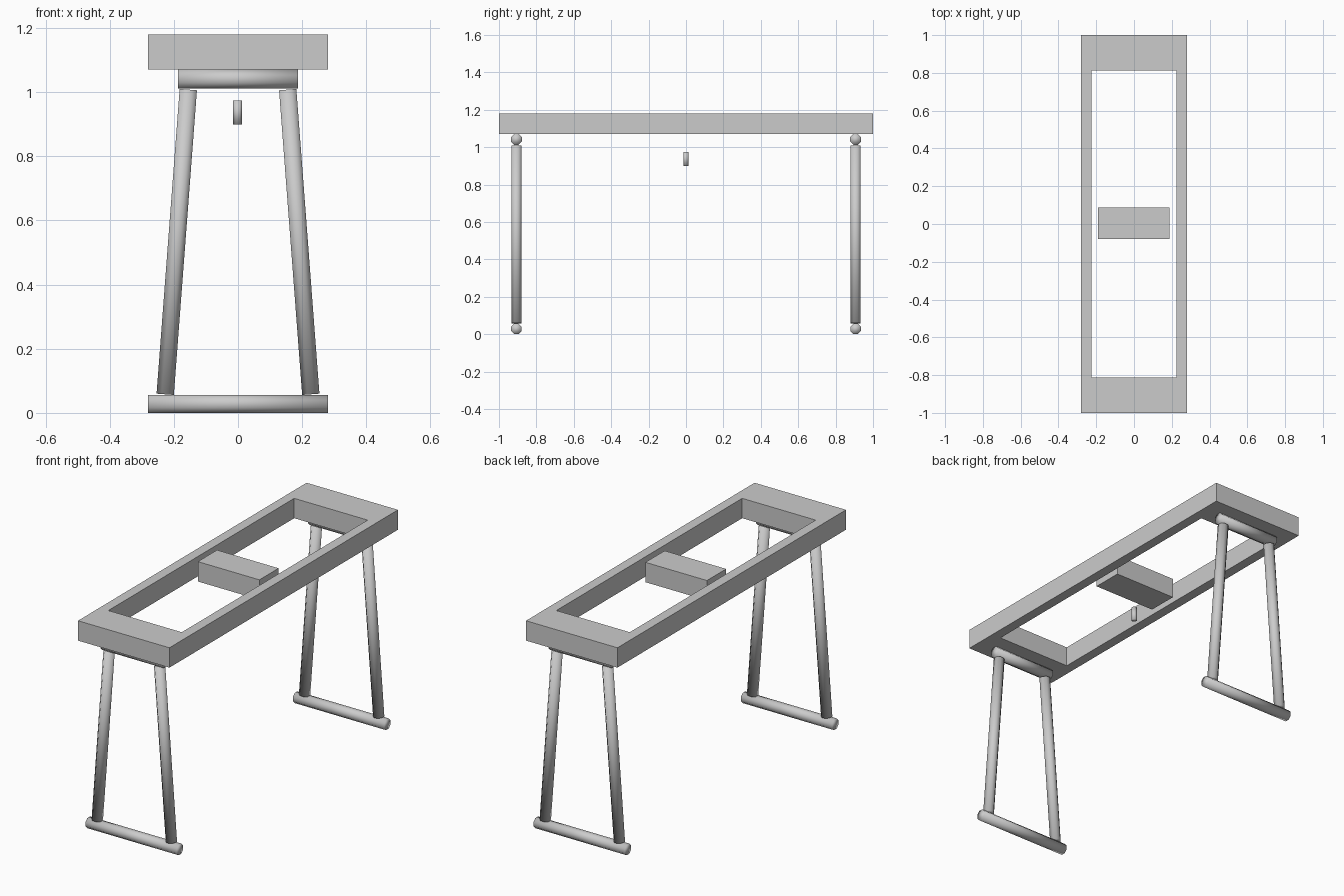
import bpy, bmesh, math
from mathutils import Vector

if "Cube" in bpy.data.objects:
    bpy.data.objects.remove(bpy.data.objects["Cube"])


def finish(name, bm, smooth=False):
    bmesh.ops.recalc_face_normals(bm, faces=bm.faces)
    mesh = bpy.data.meshes.new(name)
    for f in bm.faces:
        f.smooth = smooth
    bm.to_mesh(mesh)
    bm.free()
    obj = bpy.data.objects.new(name, mesh)
    bpy.context.collection.objects.link(obj)
    return obj


def slab(name, outer, z0, z1, inner=None):
    """Rectangular slab (x0, x1, y0, y1), optionally with a rectangular opening."""
    bm = bmesh.new()

    def loop(r):
        x0, x1, y0, y1 = r
        return [bm.verts.new((x, y, z0)) for x, y in
                ((x0, y0), (x1, y0), (x1, y1), (x0, y1))]

    a = loop(outer)
    if inner:
        b = loop(inner)
        for i in range(4):
            j = (i + 1) % 4
            bm.faces.new((a[i], a[j], b[j], b[i]))
    else:
        bm.faces.new(a)
    ext = bmesh.ops.extrude_face_region(bm, geom=bm.faces[:], use_keep_orig=True)
    top = [v for v in ext["geom"] if isinstance(v, bmesh.types.BMVert)]
    bmesh.ops.translate(bm, verts=top, vec=(0, 0, z1 - z0))
    return finish(name, bm)


def rod(name, start, end, width, sides=8):
    """Faceted rod between two points, flats facing y; width is across flats."""
    start, end = Vector(start), Vector(end)
    axis = (end - start).normalized()
    u = Vector((0, 1, 0))
    w = axis.cross(u)
    r = width / 2 / math.cos(math.pi / sides)
    bm = bmesh.new()
    rings = []
    for p in (start, end):
        rings.append([bm.verts.new(p + r * (math.cos(t) * u + math.sin(t) * w))
                      for t in (2 * math.pi * (i + 0.5) / sides for i in range(sides))])
    a, b = rings
    for i in range(sides):
        j = (i + 1) % sides
        bm.faces.new((a[i], a[j], b[j], b[i]))
    bm.faces.new(a)
    bm.faces.new(b)
    return finish(name, bm, smooth=True)


# Top frame with its long opening, and the block floating in the middle
slab("top_frame", (-0.28, 0.28, -1, 1), 1.07, 1.18, (-0.225, 0.225, -0.813, 0.813))
slab("center_block", (-0.19, 0.187, -0.08, 0.088), 1.07, 1.18)

# Small peg hanging below the block
rod("hanging_peg", (-0.001, 0, 0.90), (-0.001, 0, 0.974), 0.028)

# Trestle at each end: foot bar, top bar and two splayed legs
for end, y in (("front", -0.907), ("back", 0.907)):
    rod(f"{end}_foot_bar", (-0.28, y, 0.028), (0.28, y, 0.028), 0.056)
    rod(f"{end}_top_bar", (-0.187, y, 1.041), (0.187, y, 1.041), 0.058)
    for side, s in (("left", -1), ("right", 1)):
        rod(f"{end}_{side}_leg", (s * 0.227, y, 0.058), (s * 0.155, y, 1.008), 0.054)
